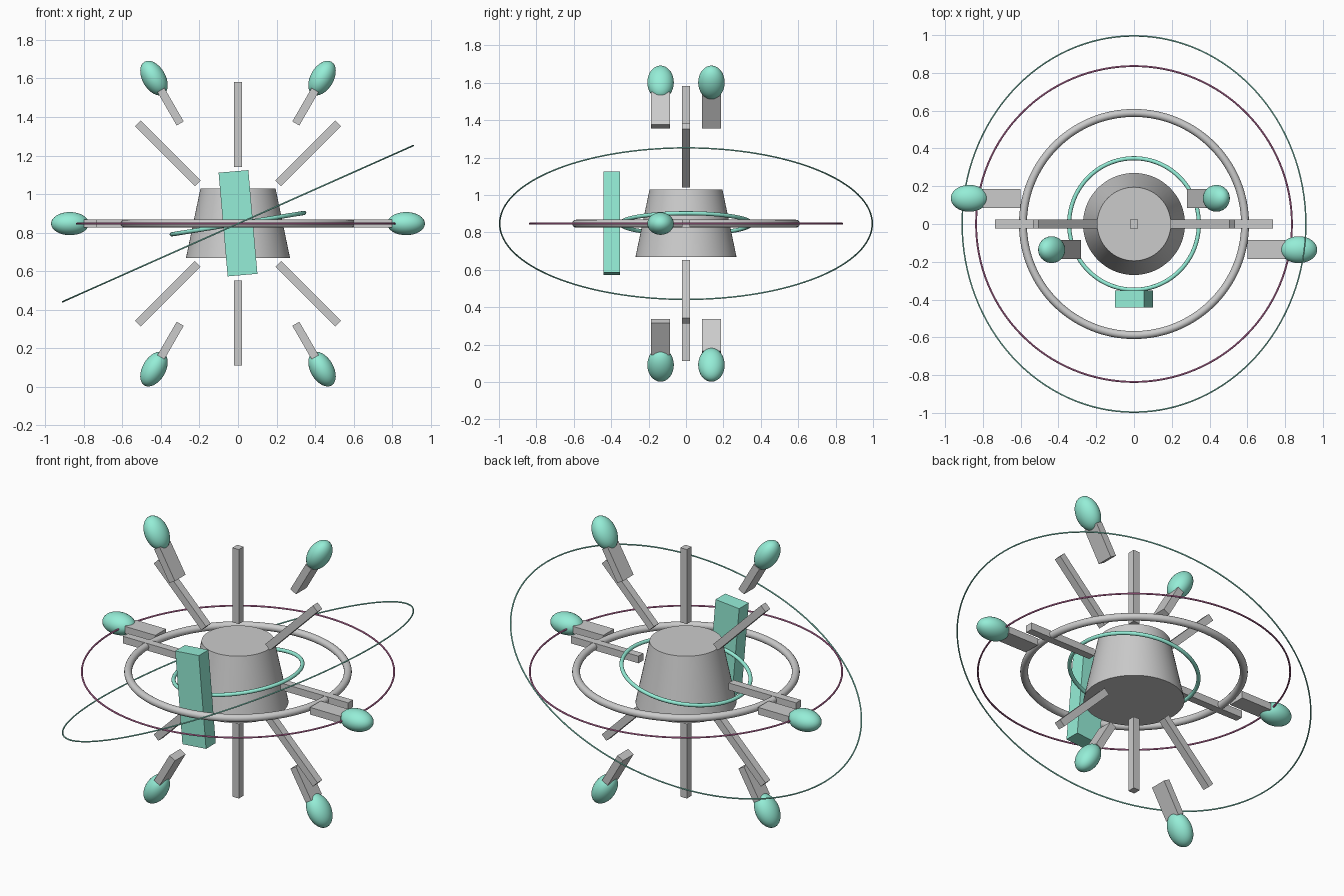
import bpy
from math import radians, cos, sin, pi

if "Cube" in bpy.data.objects:
    bpy.data.objects.remove(bpy.data.objects["Cube"])

CZ = 0.847  # height of the hub centre


def material(name, rgb):
    m = bpy.data.materials.new(name)
    m.diffuse_color = (*rgb, 1)
    m.use_nodes = True
    m.node_tree.nodes["Principled BSDF"].inputs["Base Color"].default_value = m.diffuse_color
    return m


MINT = material("mint", (0.30, 0.85, 0.68))
PINK = material("pink", (0.75, 0.22, 0.50))


def finish(name, mat=None, smooth=False):
    ob = bpy.context.object
    ob.name = name
    if mat:
        ob.data.materials.append(mat)
    if smooth:
        bpy.ops.object.shade_smooth_by_angle(angle=radians(40))
    return ob


def box(name, loc, size, tilt=0, mat=None):
    bpy.ops.mesh.primitive_cube_add(size=1, location=loc, rotation=(0, tilt, 0))
    bpy.context.object.scale = size
    bpy.ops.object.transform_apply(location=False, rotation=False, scale=True)
    return finish(name, mat)


def ring(name, major, minor, tilt=0, mat=None, sides=12):
    bpy.ops.mesh.primitive_torus_add(
        location=(0, 0, CZ), rotation=(0, tilt, 0), major_radius=major,
        minor_radius=minor, major_segments=128, minor_segments=sides)
    return finish(name, mat, True)


def polar(r, a, y=0):
    """Point at radius r and angle a in the upright plane facing the front."""
    return (r * cos(a), y, CZ + r * sin(a))


# Tapered hub
bpy.ops.mesh.primitive_cone_add(vertices=64, radius1=0.27, radius2=0.195,
                                depth=0.36, location=(0, 0, CZ + 0.002))
finish("hub", smooth=True)

# Rings around the hub
ring("main_ring", 0.588, 0.021, sides=16)
ring("pink_orbit", 0.836, 0.005, mat=PINK, sides=8)
ring("inner_ring", 0.348, 0.011, radians(-9.2), MINT)
ring("outer_orbit", 0.996, 0.004, radians(-24), MINT, 8)

# Eight thin spokes in the upright plane
for i in range(8):
    a = i * pi / 4
    box(f"spoke_{i + 1}", polar(0.515, a), (0.44, 0.045, 0.042), -a)

# Six arms with egg-shaped pods, alternating front and back
for i in range(6):
    a = i * pi / 3
    y = 0.136 if i % 2 else -0.136
    box(f"arm_{i + 1}", polar(0.70, a, y), (0.20, 0.10, 0.042), -a)
    bpy.ops.mesh.primitive_uv_sphere_add(segments=32, ring_count=16, radius=1,
                                         location=polar(0.872, a, y),
                                         rotation=(0, -a, 0))
    bpy.context.object.scale = (0.098, 0.071, 0.06)
    bpy.ops.object.transform_apply(location=False, rotation=False, scale=True)
    finish(f"pod_{i + 1}", MINT, True)

# Slightly tilted panel at the front
box("front_panel", (0, -0.397, CZ + 0.002), (0.155, 0.09, 0.54), radians(-5), MINT)
